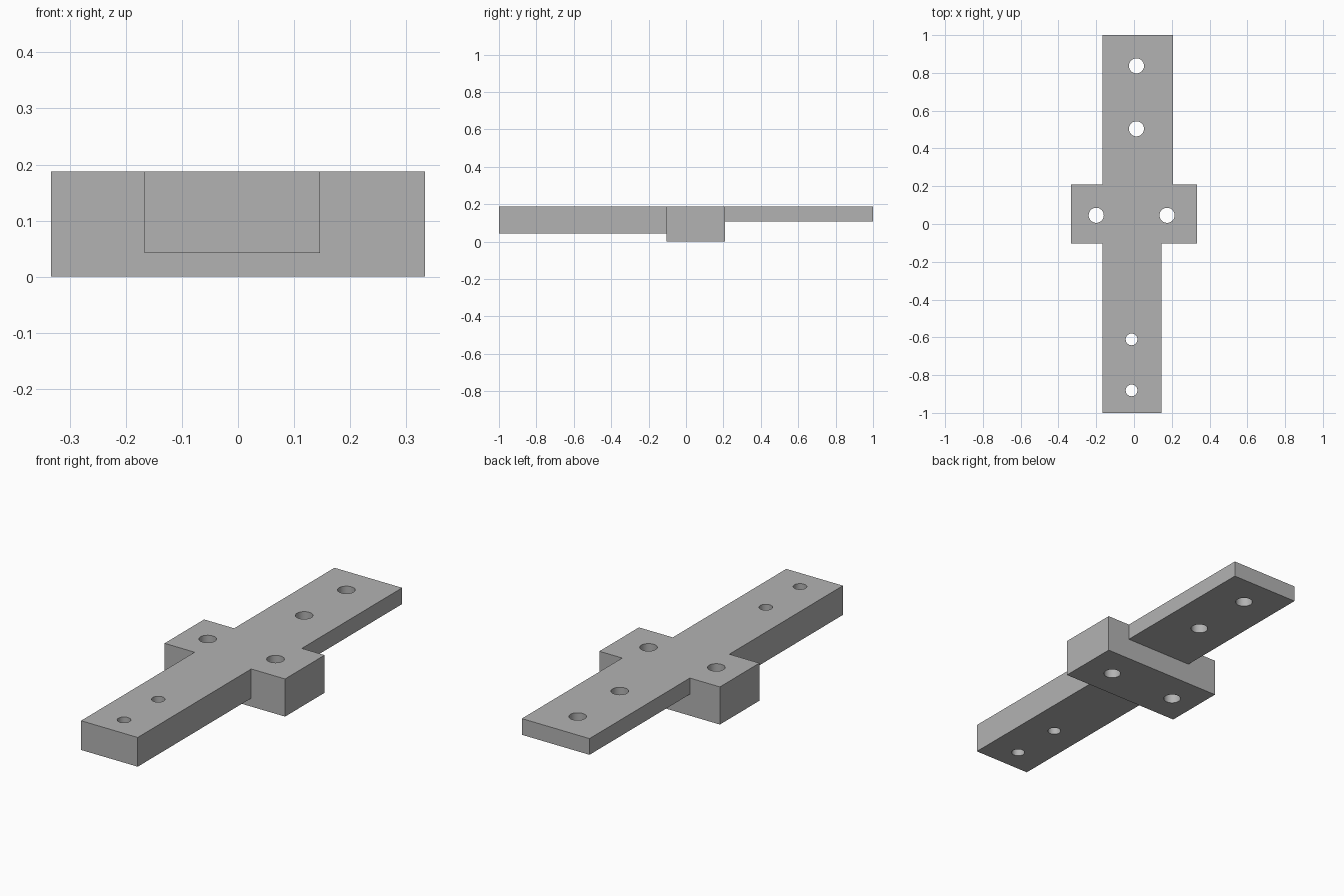
import bpy

cube = bpy.data.objects.get("Cube")
if cube:
    bpy.data.objects.remove(cube, do_unlink=True)

TOP = 0.188

grey = bpy.data.materials.new("plain grey")
grey.use_nodes = True
colour = (0.45, 0.45, 0.45, 1)
grey.diffuse_color = colour
grey.node_tree.nodes["Principled BSDF"].inputs["Base Color"].default_value = colour


def box(name, x0, x1, y0, y1, z0):
    """Box from z0 up to the shared top face."""
    bpy.ops.mesh.primitive_cube_add(
        size=1, location=((x0 + x1) / 2, (y0 + y1) / 2, (z0 + TOP) / 2))
    ob = bpy.context.object
    ob.name = name
    ob.scale = (x1 - x0, y1 - y0, TOP - z0)
    bpy.ops.object.transform_apply(location=True, rotation=False, scale=True)
    ob.data.materials.append(grey)
    return ob


def hole_cutter(x, y, radius):
    bpy.ops.mesh.primitive_cylinder_add(
        vertices=40, radius=radius, depth=1, location=(x, y, 0))
    ob = bpy.context.object
    ob.name = "hole_cutter"
    ob.hide_render = True
    ob.data.materials.append(grey)
    return ob


def combine(body, tool, operation):
    """Apply a boolean to the body and discard the tool."""
    bpy.context.view_layer.objects.active = body
    mod = body.modifiers.new(operation.title(), 'BOOLEAN')
    mod.operation = operation
    mod.solver = 'EXACT'
    mod.object = tool
    bpy.ops.object.modifier_apply(modifier=mod.name)
    bpy.data.objects.remove(tool, do_unlink=True)


# Central block with a thick front arm and a thin back arm, flush on top
body = box("cross_bracket", -0.333, 0.333, -0.104, 0.208, 0)
combine(body, box("front_arm", -0.167, 0.146, -1, 0, 0.042), 'UNION')
combine(body, box("back_arm", -0.167, 0.207, 0.1, 1, 0.107), 'UNION')

# Through holes: block pair, back arm pair, front arm pair
for x, y, radius in [(-0.2, 0.046, 0.04), (0.175, 0.046, 0.04),
                     (0.013, 0.504, 0.04), (0.013, 0.837, 0.04),
                     (-0.013, -0.611, 0.031), (-0.013, -0.881, 0.031)]:
    combine(body, hole_cutter(x, y, radius), 'DIFFERENCE')

# Round hole walls, crisp outer edges
bpy.ops.object.select_all(action='DESELECT')
body.select_set(True)
bpy.context.view_layer.objects.active = body
bpy.ops.object.shade_smooth_by_angle()
